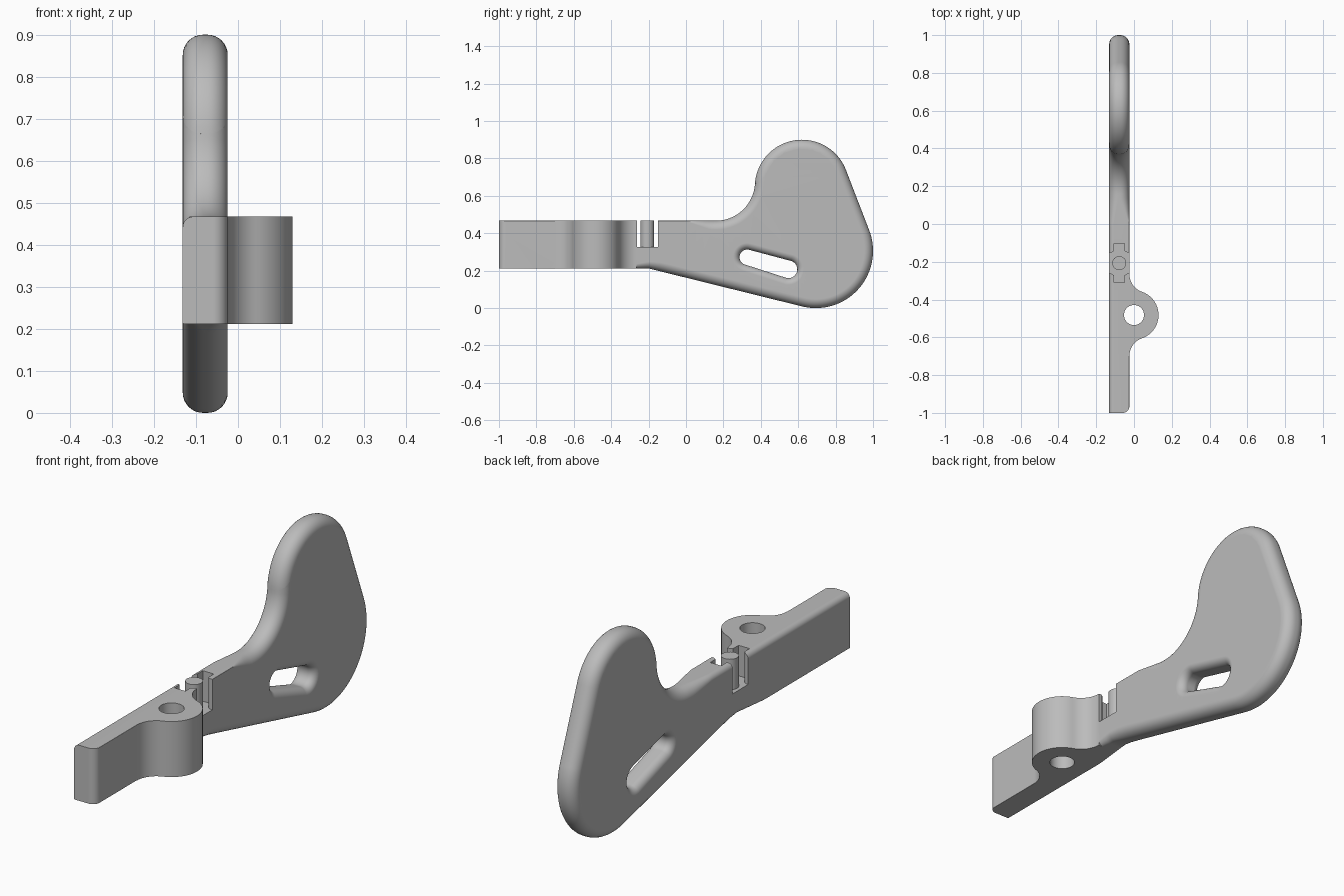
import bpy, bmesh
from math import sin, cos, pi, radians, sqrt
from mathutils import Vector

cube = bpy.data.objects.get("Cube")
if cube:
    bpy.data.objects.remove(cube)

grey = bpy.data.materials.new("plain_grey")
grey.use_nodes = True
grey.diffuse_color = (0.5, 0.5, 0.5, 1)
grey.node_tree.nodes["Principled BSDF"].inputs["Base Color"].default_value = (0.5, 0.5, 0.5, 1)

MID, HALF = -0.078, 0.0535          # body centre plane and half thickness
LOW, TOP = 0.212, 0.467             # arm heights
BOSS_Y, BOSS_R = -0.482, 0.13
PIN_Y = -0.207


def arc(cx, cy, r, a0, a1, n=24):
    """Points on an arc, angles in degrees."""
    angles = [radians(a0 + (a1 - a0) * i / n) for i in range(n + 1)]
    return [(cx + r * cos(a), cy + r * sin(a)) for a in angles]


def line(p, q, n):
    """Points from p up to, but not including, q."""
    return [tuple(Vector(p).lerp(Vector(q), i / n)) for i in range(n)]


def clamp(t):
    return max(0.0, min(1.0, t))


def finish(bm, name):
    bmesh.ops.recalc_face_normals(bm, faces=bm.faces)
    mesh = bpy.data.meshes.new(name)
    bm.to_mesh(mesh)
    bm.free()
    mesh.materials.append(grey)
    obj = bpy.data.objects.new(name, mesh)
    bpy.context.collection.objects.link(obj)
    return obj


def prism(name, points, z0, z1):
    """Plan outline extruded upwards."""
    bm = bmesh.new()
    face = bm.faces.new([bm.verts.new((x, y, z0)) for x, y in points])
    moved = bmesh.ops.extrude_face_region(bm, geom=[face])["geom"]
    verts = [g for g in moved if isinstance(g, bmesh.types.BMVert)]
    bmesh.ops.translate(bm, verts=verts, vec=(0, 0, z1 - z0))
    return finish(bm, name)


def disc(x, y, r, n=48):
    return arc(x, y, r, 0, 360, n)[:-1]


def rect(x0, x1, y0, y1):
    return [(x0, y0), (x1, y0), (x1, y1), (x0, y1)]


def activate(obj):
    bpy.ops.object.select_all(action='DESELECT')
    obj.select_set(True)
    bpy.context.view_layer.objects.active = obj


def combine(target, tool, operation):
    """Apply a boolean and discard the tool."""
    mod = target.modifiers.new("combine", 'BOOLEAN')
    mod.operation, mod.object, mod.solver = operation, tool, 'EXACT'
    activate(target)
    bpy.ops.object.modifier_apply(modifier=mod.name)
    bpy.data.objects.remove(tool)


# Edge rounding: full on the paddle, fading out towards the arm
def edge_radius(y, z, side):
    full = 0.048
    if z < 0.25 and y < 0:
        return 0.002 + (full - 0.002) * clamp((y + 0.38) / 0.24)
    if z > TOP - 0.005 and y < 0.16:
        small = 0.002 if side > 0 else 0.025
        return small + (full - small) * clamp(y / 0.13)
    return full


def slot_radius(y, z, side):
    return 0.035


def rounded_rings(bm, outline, radius, steps=8):
    """Wall with rounded rims around a closed outline; returns both rim edges."""
    pts = [Vector(p) for p in outline]
    count = len(pts)
    inward = []
    for i, p in enumerate(pts):
        a, b = (p - pts[i - 1]).normalized(), (pts[(i + 1) % count] - p).normalized()
        na, nb = Vector((-a.y, a.x)), Vector((-b.y, b.x))
        m = (na + nb).normalized()
        inward.append(m / max(0.4, m.dot(na)))
    rings = []
    for side in (-1, 1):
        order = range(steps + 1) if side > 0 else range(steps, -1, -1)
        for k in order:
            a = pi / 2 * k / steps
            ring = []
            for p, m in zip(pts, inward):
                r = radius(p.x, p.y, side)
                q = p + m * r * (1 - cos(a))
                ring.append(bm.verts.new((MID + side * (HALF - r + r * sin(a)), q.x, q.y)))
            rings.append(ring)
    for lower, upper in zip(rings, rings[1:]):
        for i in range(count):
            j = (i + 1) % count
            bm.faces.new((lower[i], lower[j], upper[j], upper[i]))
    return [[bm.edges.get((r[i - 1], r[i])) for i in range(count)] for r in (rings[0], rings[-1])]


# Lever body: arm and paddle in one side outline
big = (0.694, 0.306, 0.306)
crown = (0.62, 0.648, 0.252)
bottom_arc = arc(*big, -104, 20.2, 40)
outline = line((-1.05, LOW), (-0.4, LOW), 2)
outline += line((-0.4, LOW), (-0.2, LOW), 8)
outline += line((-0.2, LOW), bottom_arc[0], 16)
outline += bottom_arc + arc(*crown, 20.2, 176.4, 40)
outline += arc(0.159, 0.677, 0.21, -3.6, -90)
outline += line((0.14, TOP), (-0.02, TOP), 8) + [(-0.02, TOP), (-0.5, TOP), (-1.05, TOP)]

# Slanted slot through the paddle, wound the other way
slot = arc(0.327, 0.272, 0.041, 73.6, 253.6, 16) + arc(0.548, 0.207, 0.047, 253.6, 433.6, 16)

bm = bmesh.new()
outer = rounded_rings(bm, outline, edge_radius)
inner = rounded_rings(bm, slot[::-1], slot_radius)
for rim, hole in zip(outer, inner):
    bmesh.ops.triangle_fill(bm, use_beauty=True, use_dissolve=False, edges=rim + hole)
body = finish(bm, "lever_body")

# Pivot boss blending into the arm
face_x = MID + HALF
blend = 0.1
fx = face_x + blend
fy = sqrt((BOSS_R + blend) ** 2 - fx ** 2)
turn = 180 - 109.5
lower_blend = arc(fx, BOSS_Y - fy, blend, 180, 180 - turn, 14)
boss_arc = arc(0, BOSS_Y, BOSS_R, -70.5, 70.5, 36)
upper_blend = arc(fx, BOSS_Y + fy, blend, 180 + turn, 180, 14)
plan = [(MID, BOSS_Y - fy)] + lower_blend + boss_arc[1:-1] + upper_blend + [(MID, BOSS_Y + fy)]
combine(body, prism("pivot_boss", plan, LOW, TOP), 'UNION')

# Arm end with one rounded corner
corner = arc(face_x - 0.035, -0.965, 0.035, 0, -90, 8)
trim = [(-0.2, -1.1), (0.05, -1.1), (0.05, -0.965)] + corner + [(-0.2, -1.0)]
combine(body, prism("end_trim", trim, 0, 0.6), 'DIFFERENCE')

# Pivot hole, cross gap, round clearance and lengthwise pocket
floor = 0.327
for name, points, z0 in (
        ("pivot_hole", disc(0, BOSS_Y, 0.053), 0),
        ("cross_gap", rect(-0.2, 0.01, PIN_Y - 0.056, PIN_Y + 0.056), floor),
        ("pin_clearance", disc(MID, PIN_Y, 0.07), floor),
        ("pocket", rect(MID - 0.028, MID + 0.028, PIN_Y - 0.103, PIN_Y + 0.103), floor)):
    combine(body, prism(name, points, z0, 0.6), 'DIFFERENCE')

# Upright pin in the gap
pin = prism("gap_pin", disc(MID, PIN_Y, 0.037, 32), floor - 0.01, TOP)

for obj in (body, pin):
    activate(obj)
    bpy.ops.object.shade_smooth_by_angle(angle=radians(30))
    weighted = obj.modifiers.new("even_normals", 'WEIGHTED_NORMAL')
    weighted.keep_sharp = True
